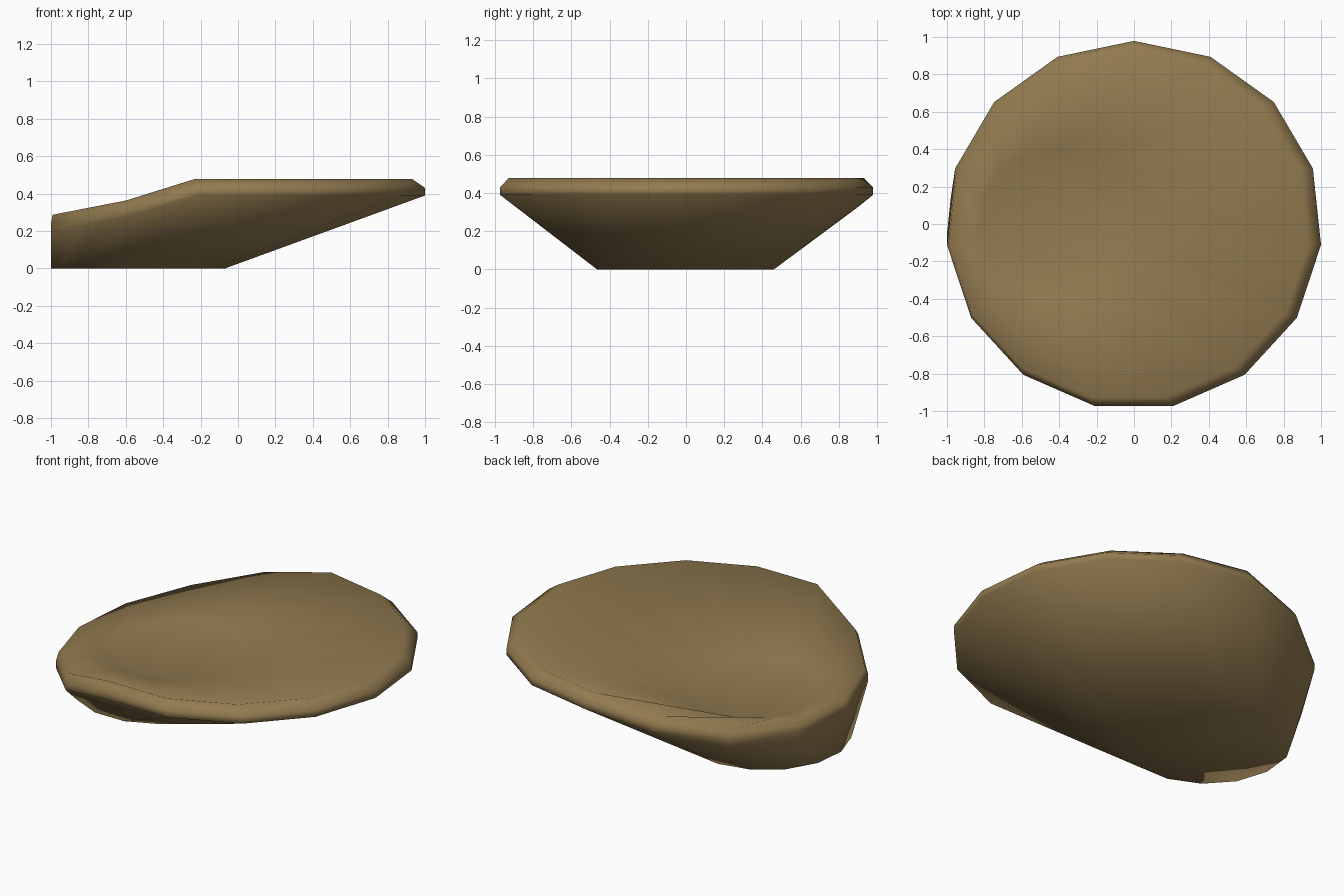
import bpy, bmesh, math

if "Cube" in bpy.data.objects:
    bpy.data.objects.remove(bpy.data.objects["Cube"])

SIDES = 15
clay = bpy.data.materials.new("olive tan")
clay.diffuse_color = (0.29, 0.198, 0.08, 1)
clay.use_nodes = True
clay.node_tree.nodes["Principled BSDF"].inputs["Base Color"].default_value = clay.diffuse_color


def rim_drop(x, y):
    """The rim dips towards the left end, a little sooner at the back."""
    x -= 0.05 * max(y, 0)
    if x > -0.235:
        return 0.0
    if x > -0.6:
        return (-0.235 - x) / 0.365 * 0.115
    return 0.115 + (-0.6 - x) / 0.4 * 0.078


# Rings from underside to bowl floor: centre x, x radius, y radius, z, dip amount
rings = [
    (-0.535, 0.468, 0.468, 0.00, 0.0),   # small foot at the left
    (0.000, 1.0055, 0.987, 0.39, 1.0),   # lower edge of rim
    (0.000, 1.0055, 0.987, 0.43, 1.0),   # upper edge of rim
    (-0.030, 0.967, 0.940, 0.478, 1.0),  # top of rim
    (-0.430, 0.400, 0.400, 0.257, 0.0),  # floor edge
]

bm = bmesh.new()
loops = []
for cx, rx, ry, z, dip in rings:
    loop = []
    for i in range(SIDES):
        a = math.pi / 2 + math.tau * i / SIDES
        x = cx + rx * math.cos(a)
        y = ry * math.sin(a) - 0.008
        loop.append(bm.verts.new((x, y, z - dip * rim_drop(x, y))))
    loops.append(loop)

# Skin between neighbouring rings
for low, high in zip(loops, loops[1:]):
    for i in range(SIDES):
        j = (i + 1) % SIDES
        bm.faces.new((low[i], low[j], high[j], high[i]))

# Foot underside and bowl floor
bm.faces.new(list(reversed(loops[0])))
bm.faces.new(loops[-1])
bmesh.ops.recalc_face_normals(bm, faces=bm.faces)
for f in bm.faces:
    f.smooth = True

mesh = bpy.data.meshes.new("shallow_bowl")
bm.to_mesh(mesh)
bm.free()
mesh.materials.append(clay)
bowl = bpy.data.objects.new("shallow_bowl", mesh)
bpy.context.collection.objects.link(bowl)
